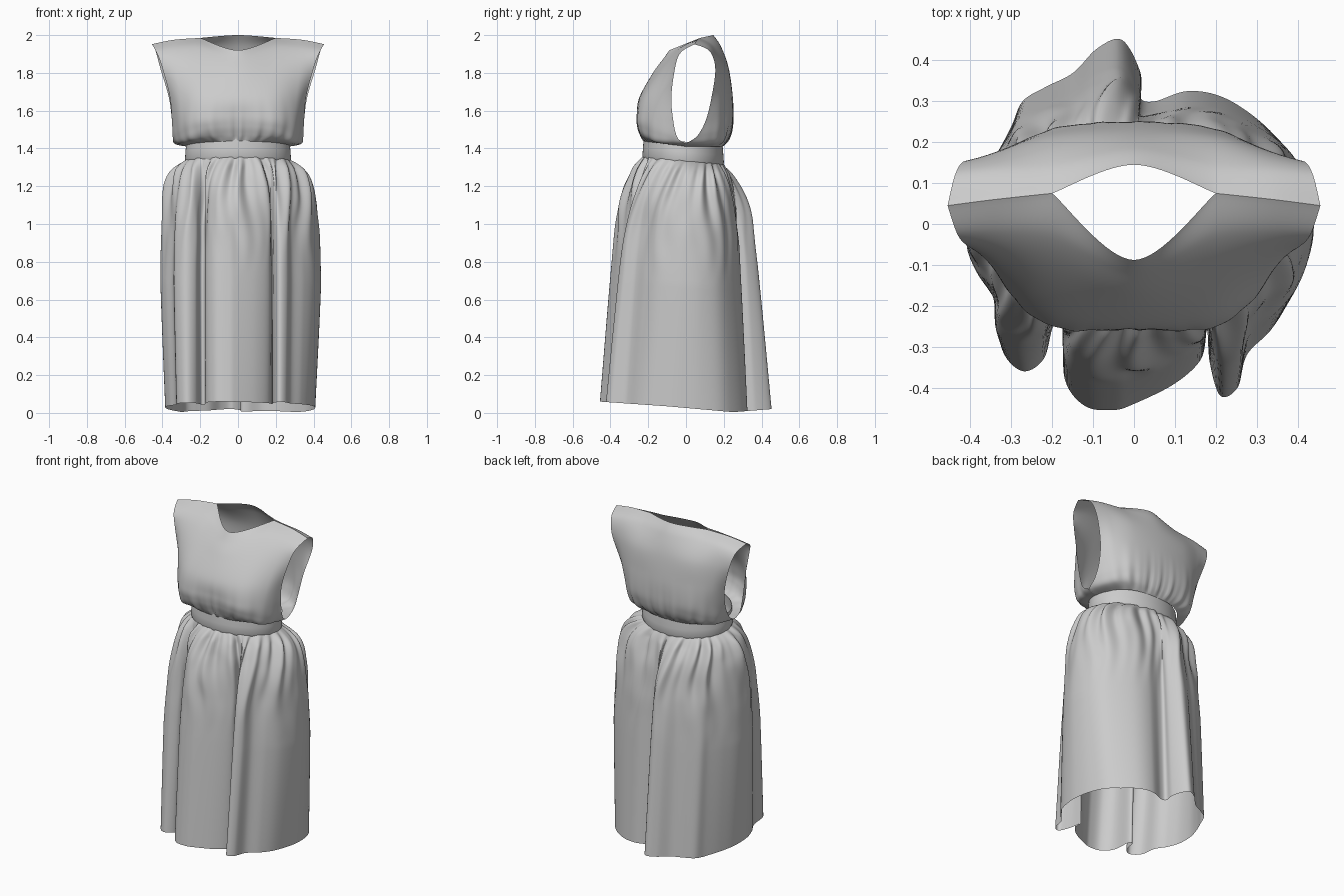
import bpy, math
from mathutils import Vector, noise

if "Cube" in bpy.data.objects:
    bpy.data.objects.remove(bpy.data.objects["Cube"])


def spline(pts, n, closed=False):
    # Catmull-Rom through the points, n samples per span
    pts = [Vector(p) for p in pts]
    m = len(pts)
    get = (lambda i: pts[i % m]) if closed else (lambda i: pts[max(0, min(m - 1, i))])
    out = []
    for i in range(m if closed else m - 1):
        a, b, c, d = (get(i + k) for k in (-1, 0, 1, 2))
        for k in range(n):
            t = k / n
            out.append(0.5 * (2 * b + (c - a) * t + (2 * a - 5 * b + 4 * c - d) * t * t
                              + (3 * b - a - 3 * c + d) * t ** 3))
    if not closed:
        out.append(pts[-1].copy())
    return out


def lerp_table(table, x):
    for (x0, y0), (x1, y1) in zip(table, table[1:]):
        if x <= x1:
            return y0 + (y1 - y0) * max(0, (x - x0) / (x1 - x0))
    return table[-1][1]


def sheet(name, rows, closed):
    # grid of rows turned into a smooth cloth surface
    w = len(rows[0])
    faces = [(r * w + c, r * w + (c + 1) % w, (r + 1) * w + (c + 1) % w, (r + 1) * w + c)
             for r in range(len(rows) - 1) for c in range(w if closed else w - 1)]
    me = bpy.data.meshes.new(name)
    me.from_pydata([tuple(p) for row in rows for p in row], [], faces)
    me.polygons.foreach_set("use_smooth", [True] * len(faces))
    ob = bpy.data.objects.new(name, me)
    bpy.context.collection.objects.link(ob)
    return ob


def gather(a):
    # irregular pleat wave around the waist
    return (math.sin(19 * a + 1.5 * math.sin(3 * a)) + 0.7 * math.sin(31 * a + 2 * math.sin(2 * a))) / 1.7


def waist(a, z, grow=0.0):
    # a = 0 at the front centre, turning towards +x; the waist dips at the back
    x, y = (0.275 + grow) * math.sin(a), -0.015 - (0.21 + grow) * math.cos(a)
    return Vector((x, y, z - 0.09 * y))


# Skirt: folded hem outline blended up into the gathered waist
HEM = [(0, -.44), (.1, -.39), (.165, -.33), (.18, -.26), (.188, -.34), (.215, -.42), (.26, -.4),
       (.285, -.32), (.35, -.26), (.40, -.19), (.43, -.1), (.44, -.02), (.43, .08), (.39, .18),
       (.32, .25), (.22, .31), (.13, .325), (.05, .3), (.015, .31), (.015, .37), (-.03, .45),
       (-.09, .43), (-.15, .37), (-.22, .335), (-.28, .3), (-.31, .24), (-.36, .15), (-.4, .05),
       (-.41, -.06), (-.385, -.14), (-.345, -.21), (-.335, -.31), (-.28, -.36), (-.225, -.33),
       (-.2, -.25), (-.175, -.26), (-.17, -.38), (-.12, -.445), (-.05, -.455)]
BACK, STEP = 18, 9
hem = spline(HEM, STEP, True)
arc = [0.0]
for i, p in enumerate(hem):
    arc.append(arc[-1] + (hem[(i + 1) % len(hem)] - p).length)
half, total = arc[BACK * STEP], arc[-1]
angles = [math.pi * (s / half if s < half else 1 + (s - half) / (total - half)) for s in arc[:-1]]

HEM_Z = [(-.46, .06), (-.1, .035), (.25, .004), (.45, .02)]
rows = []
for r in range(71):
    t = (r / 70) ** 1.5
    bx = .62 * (1 - math.exp(-t / .035)) + .4 * (1 - math.exp(-t / .17))
    by = .55 * (1 - math.exp(-t / .11)) + .45 * t
    amp = 0.006 + 0.014 * min(1, t / 0.04) if t < 0.04 else 0.020 * max(0, 1 - (t - 0.04) / 0.45) ** 1.5
    row = []
    for p, a in zip(hem, angles):
        q = waist(a, 1.335)
        narrow = 1 - 0.07 * max(0, (t - .5) / .5) * (p.x / .42) ** 2
        x = q.x + (p.x * narrow - q.x) * bx
        y = q.y + (p.y - q.y) * by
        crumple = noise.noise((4 * math.sin(a), 4 * math.cos(a), 7 * t))
        k = 1 + amp * (gather(a + .05 * math.sin(12 * t + 3 * a)) + crumple * min(1, t / .1)) / max(0.2, math.hypot(x, y))
        row.append((x * k, y * k, q.z + (lerp_table(HEM_Z, p.y) - q.z) * t))
    rows.append(row)
sheet("skirt", rows, True)

# Waistband
rows = []
for z, g in ((1.325, .0), (1.34, .006), (1.38, .003), (1.42, .0), (1.435, -.002)):
    rows.append([waist(math.tau * i / 128, z, g) for i in range(128)])
sheet("waistband", rows, True)

# Bodice panels: rows from waist to shoulder, columns centre -> side edge
FRONT = [
    [(0, -.222, 1.435), (.14, -.198, 1.435), (.235, -.12, 1.425), (.272, -.005, 1.41)],
    [(0, -.238, 1.475), (.18, -.228, 1.465), (.285, -.15, 1.435), (.335, .0, 1.425)],
    [(0, -.252, 1.52), (.185, -.248, 1.51), (.295, -.17, 1.485), (.345, -.045, 1.457)],
    [(0, -.258, 1.58), (.19, -.252, 1.57), (.30, -.175, 1.56), (.35, -.068, 1.55)],
    [(0, -.247, 1.67), (.19, -.222, 1.68), (.31, -.15, 1.68), (.362, -.077, 1.68)],
    [(0, -.175, 1.80), (.19, -.125, 1.83), (.33, -.082, 1.84), (.405, -.055, 1.84)],
    [(0, -.12, 1.875), (.2, -.025, 1.935), (.34, -.02, 1.925), (.432, -.025, 1.91)],
    [(0, -.088, 1.92), (.2, .075, 1.985), (.34, .06, 1.975), (.456, .045, 1.952)]]
BACKS = [
    [(0, .195, 1.41), (.14, .175, 1.41), (.235, .105, 1.41), (.272, -.005, 1.41)],
    [(0, .225, 1.45), (.18, .205, 1.445), (.285, .135, 1.43), (.335, .0, 1.425)],
    [(0, .243, 1.50), (.185, .225, 1.495), (.295, .16, 1.48), (.345, .06, 1.467)],
    [(0, .25, 1.57), (.19, .235, 1.56), (.30, .175, 1.56), (.35, .105, 1.55)],
    [(0, .247, 1.68), (.19, .23, 1.68), (.31, .185, 1.68), (.366, .135, 1.67)],
    [(0, .225, 1.83), (.19, .21, 1.83), (.33, .175, 1.83), (.41, .155, 1.82)],
    [(0, .185, 1.94), (.2, .145, 1.94), (.34, .135, 1.93), (.436, .125, 1.915)],
    [(0, .145, 2.0), (.2, .075, 1.985), (.34, .06, 1.975), (.456, .045, 1.952)]]
for name, net in (("bodice_front", FRONT), ("bodice_back", BACKS)):
    full = [[(-x, y, z) for x, y, z in row[:0:-1]] + row for row in net]
    cols = [spline(col, 8) for col in zip(*full)]
    rows = []
    for r, ctrl in enumerate(zip(*cols)):
        v = r / (len(cols[0]) - 1)
        amp = 0.011 * min(1, v / .1) * max(0, 1 - v / 0.6) ** 1.3
        row = spline(ctrl, 16)
        # the neckline meets the shoulder seam in a sharp corner
        sharp = spline(ctrl[:3], 16)[:-1] + spline(ctrl[2:5], 16)[:-1] + spline(ctrl[4:], 16)
        corner = max(0, (v - .8) / .2)
        row = [p.lerp(q, corner) for p, q in zip(row, sharp)]
        n = len(row) - 1
        for i, p in enumerate(row):
            fade = math.sin(math.pi * i / n) ** 0.5 if 0 < i < n else 0
            k = 1 + amp * fade * gather(math.atan2(p.x, -p.y)) / max(.1, p.xy.length)
            p.x *= k
            p.y *= k
        rows.append(row)
    sheet(name, rows, False)
